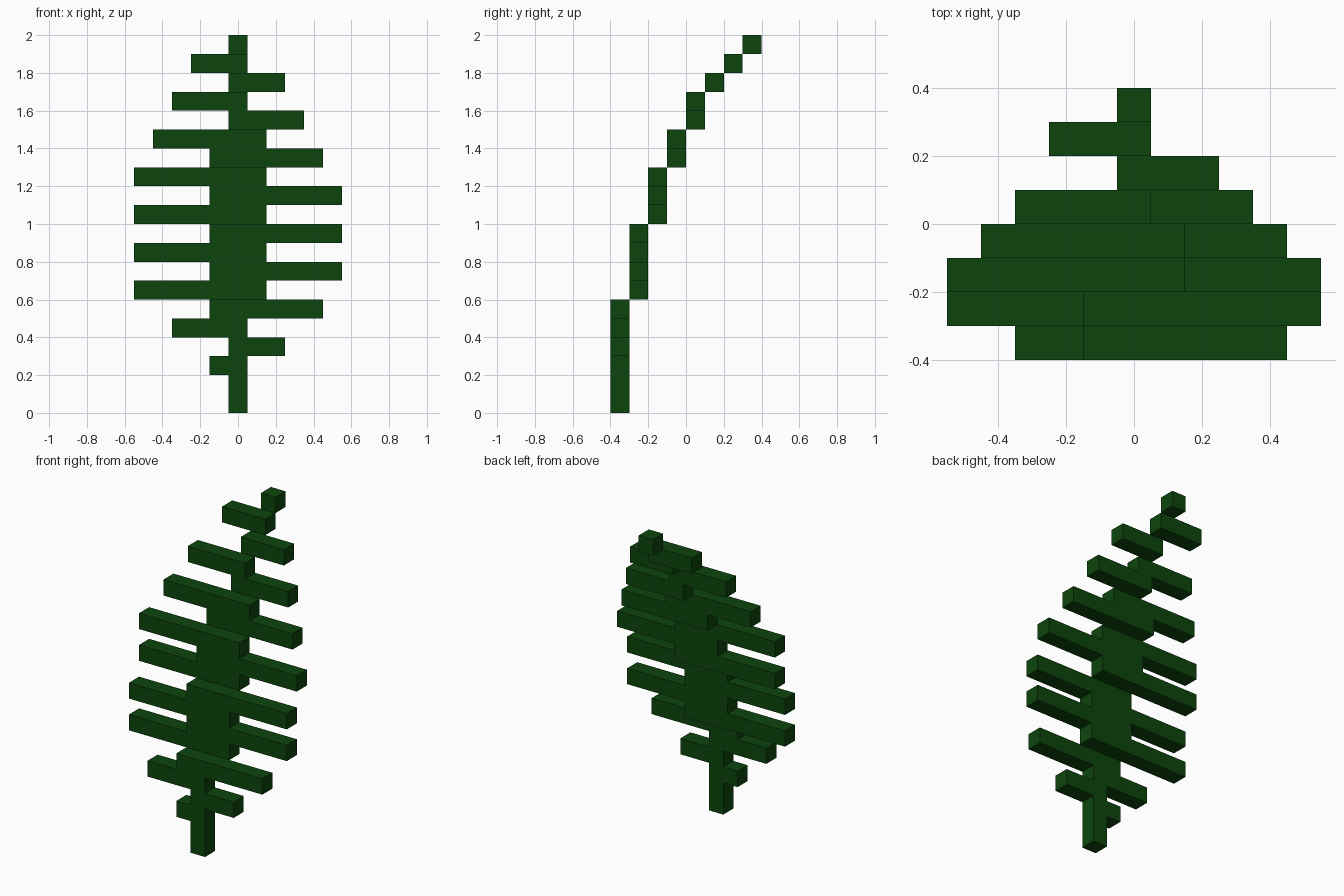
import bpy
import bmesh

cube = bpy.data.objects.get("Cube")
if cube:
    bpy.data.objects.remove(cube, do_unlink=True)

STEP = 0.1

green = bpy.data.materials.new("dark leaf green")
green.use_nodes = True
colour = (0.004, 0.06, 0.004, 1.0)
green.diffuse_color = colour
green.node_tree.nodes["Principled BSDF"].inputs["Base Color"].default_value = colour


def leaf_section(name, y, z, rows):
    """Stack blocky rows (x min, x max) into one outline, one step thick in y."""
    right, left = [], []
    for i, (x0, x1) in enumerate(rows):
        low, high = z + i * STEP, z + (i + 1) * STEP
        right += [(x1, round(low, 3)), (x1, round(high, 3))]
        left += [(x0, round(low, 3)), (x0, round(high, 3))]
    outline = list(dict.fromkeys(right + left[::-1]))

    bm = bmesh.new()
    front = [bm.verts.new((x, y, h)) for x, h in outline]
    back = [bm.verts.new((x, y + STEP, h)) for x, h in outline]
    bm.faces.new(front)
    bm.faces.new(back[::-1])
    n = len(outline)
    for i in range(n):
        j = (i + 1) % n
        bm.faces.new((front[j], front[i], back[i], back[j]))
    bmesh.ops.recalc_face_normals(bm, faces=bm.faces)
    mesh = bpy.data.meshes.new(name)
    bm.to_mesh(mesh)
    bm.free()
    mesh.materials.append(green)
    bpy.context.collection.objects.link(bpy.data.objects.new(name, mesh))


# Sections from the stalk to the tip, each one step further back
sections = [
    ("stalk_and_leaf_base", [(-.05, .05), (-.05, .05), (-.15, .05),
                             (-.05, .25), (-.35, .05), (-.15, .45)]),
    ("lower_leaf", [(-.55, .15), (-.15, .55)] * 2),
    ("middle_leaf", [(-.55, .15), (-.15, .55), (-.55, .15)]),
    ("upper_middle_leaf", [(-.15, .45), (-.45, .15)]),
    ("upper_leaf", [(-.05, .35), (-.35, .05)]),
    ("top_left_leaflet", [(-.05, .25)]),
    ("top_right_leaflet", [(-.25, .05)]),
    ("leaf_tip", [(-.05, .05)]),
]
z = 0.0
for i, (name, rows) in enumerate(sections):
    leaf_section(name, -0.4 + i * STEP, z, rows)
    z += len(rows) * STEP
